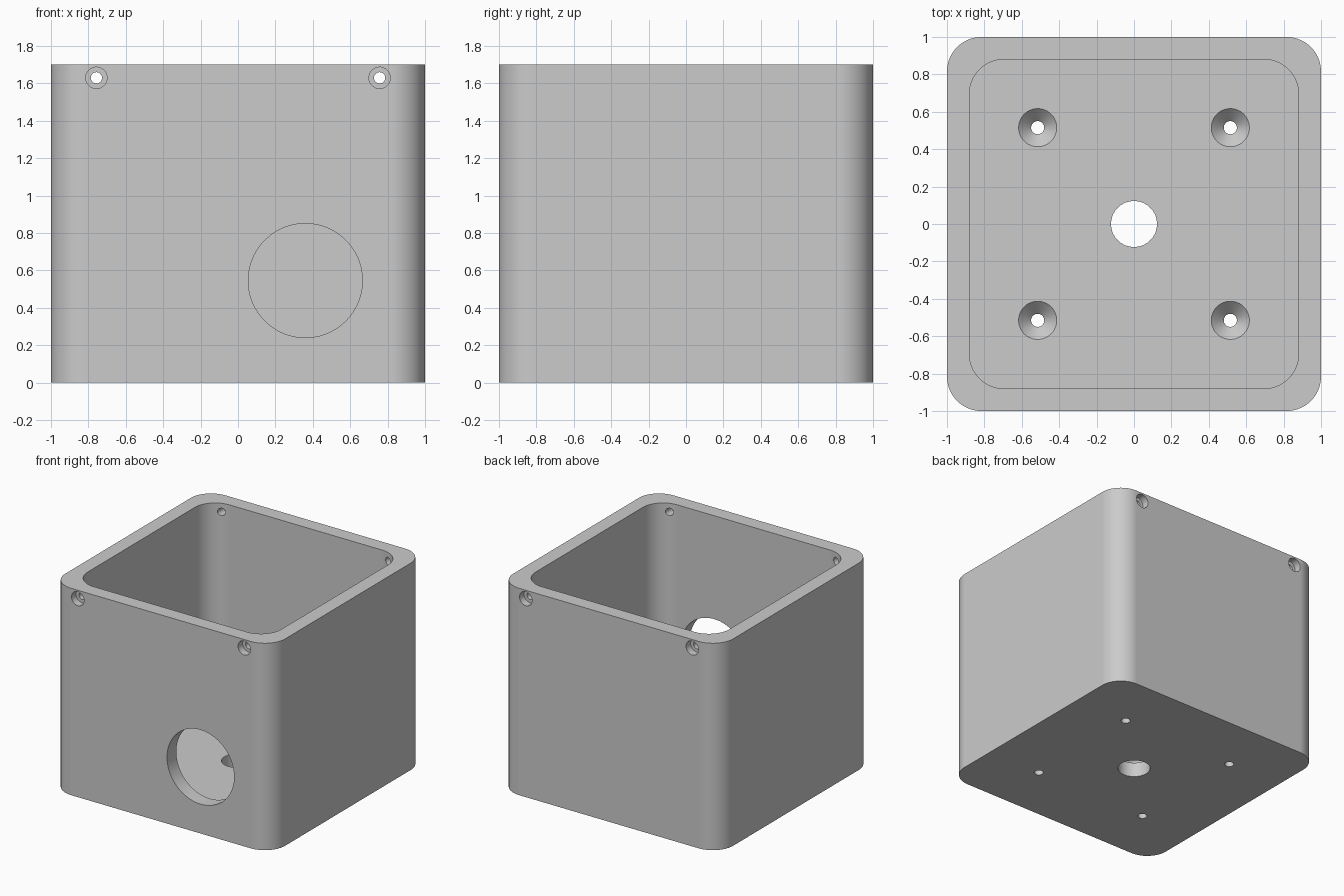
import bpy, bmesh, math
from mathutils import Matrix, Vector

cube = bpy.data.objects.get("Cube")
if cube:
    bpy.data.objects.remove(cube, do_unlink=True)

HEIGHT, WALL, FLOOR, RADIUS = 1.7, 0.12, 0.12, 0.185

grey = bpy.data.materials.new("plain grey")
grey.use_nodes = True
colour = (0.6, 0.6, 0.6, 1)
grey.diffuse_color = colour
grey.node_tree.nodes["Principled BSDF"].inputs["Base Color"].default_value = colour


def finish(bm, name):
    bmesh.ops.recalc_face_normals(bm, faces=bm.faces)
    mesh = bpy.data.meshes.new(name)
    bm.to_mesh(mesh)
    bm.free()
    mesh.materials.append(grey)
    obj = bpy.data.objects.new(name, mesh)
    bpy.context.collection.objects.link(obj)
    return obj


def rounded_block(name, half, bottom, top, radius):
    """Square block with rounded vertical edges."""
    bm = bmesh.new()
    bmesh.ops.create_cube(bm, size=1)
    bmesh.ops.scale(bm, vec=(2 * half, 2 * half, top - bottom), verts=bm.verts)
    bmesh.ops.translate(bm, vec=(0, 0, (top + bottom) / 2), verts=bm.verts)
    upright = [e for e in bm.edges
               if abs(e.verts[0].co.z - e.verts[1].co.z) > 0.1]
    bmesh.ops.bevel(bm, geom=upright, offset=radius, segments=16,
                    profile=0.5, affect='EDGES')
    return finish(bm, name)


def drill(name, profile, start, direction, sides=48):
    """Closed turned cutter: (radius, depth) points along a direction."""
    bm = bmesh.new()
    turn = Vector((0, 0, 1)).rotation_difference(Vector(direction)).to_matrix().to_4x4()
    place = Matrix.Translation(start) @ turn
    rings = []
    for r, depth in profile:
        angles = [2 * math.pi * i / sides for i in range(sides)]
        rings.append([bm.verts.new(place @ Vector((r * math.cos(a), r * math.sin(a), depth)))
                      for a in angles])
    for low, high in zip(rings, rings[1:]):
        for i in range(sides):
            j = (i + 1) % sides
            bm.faces.new((low[i], low[j], high[j], high[i]))
    bm.faces.new(rings[0])
    bm.faces.new(rings[-1])
    return finish(bm, name)


# Shell and everything cut from it
box = rounded_block("box_shell", 1, 0, HEIGHT, RADIUS)
cutters = [rounded_block("cavity", 1 - WALL, FLOOR, HEIGHT + 0.2, RADIUS)]

# Large round opening in the front wall
cutters.append(drill("front_opening", [(0.305, -0.1), (0.305, WALL + 0.1)],
                     (0.36, -1, 0.546), (0, 1, 0), 96))

# Central floor hole
cutters.append(drill("centre_hole", [(0.123, -0.1), (0.123, FLOOR + 0.1)],
                     (0, 0, FLOOR), (0, 0, -1), 64))

# Countersunk floor holes, and counterbored lid screw holes front and back
countersink = [(0.102, -0.05), (0.102, 0), (0.035, 0.067), (0.035, FLOOR + 0.1)]
counterbore = [(0.057, -0.1), (0.057, 0.06), (0.03, 0.06), (0.03, WALL + 0.1)]
for sx in (-1, 1):
    for sy in (-1, 1):
        cutters.append(drill("floor_screw_hole", countersink,
                             (0.515 * sx, 0.515 * sy, FLOOR), (0, 0, -1)))
        cutters.append(drill("lid_screw_hole", counterbore,
                             (0.757 * sx, sy, 1.63), (0, -sy, 0)))

bpy.ops.object.select_all(action='DESELECT')
bpy.context.view_layer.objects.active = box
box.select_set(True)
for cutter in cutters:
    cutter.hide_render = True
    mod = box.modifiers.new("cut", 'BOOLEAN')
    mod.operation = 'DIFFERENCE'
    mod.solver = 'EXACT'
    mod.object = cutter
    bpy.ops.object.modifier_apply(modifier=mod.name)
    bpy.data.objects.remove(cutter, do_unlink=True)

# Smooth curves, crisp edges, flat walls
bpy.ops.object.shade_smooth_by_angle(angle=math.radians(30))
weighted = box.modifiers.new("flat_walls", 'WEIGHTED_NORMAL')
weighted.keep_sharp = True
